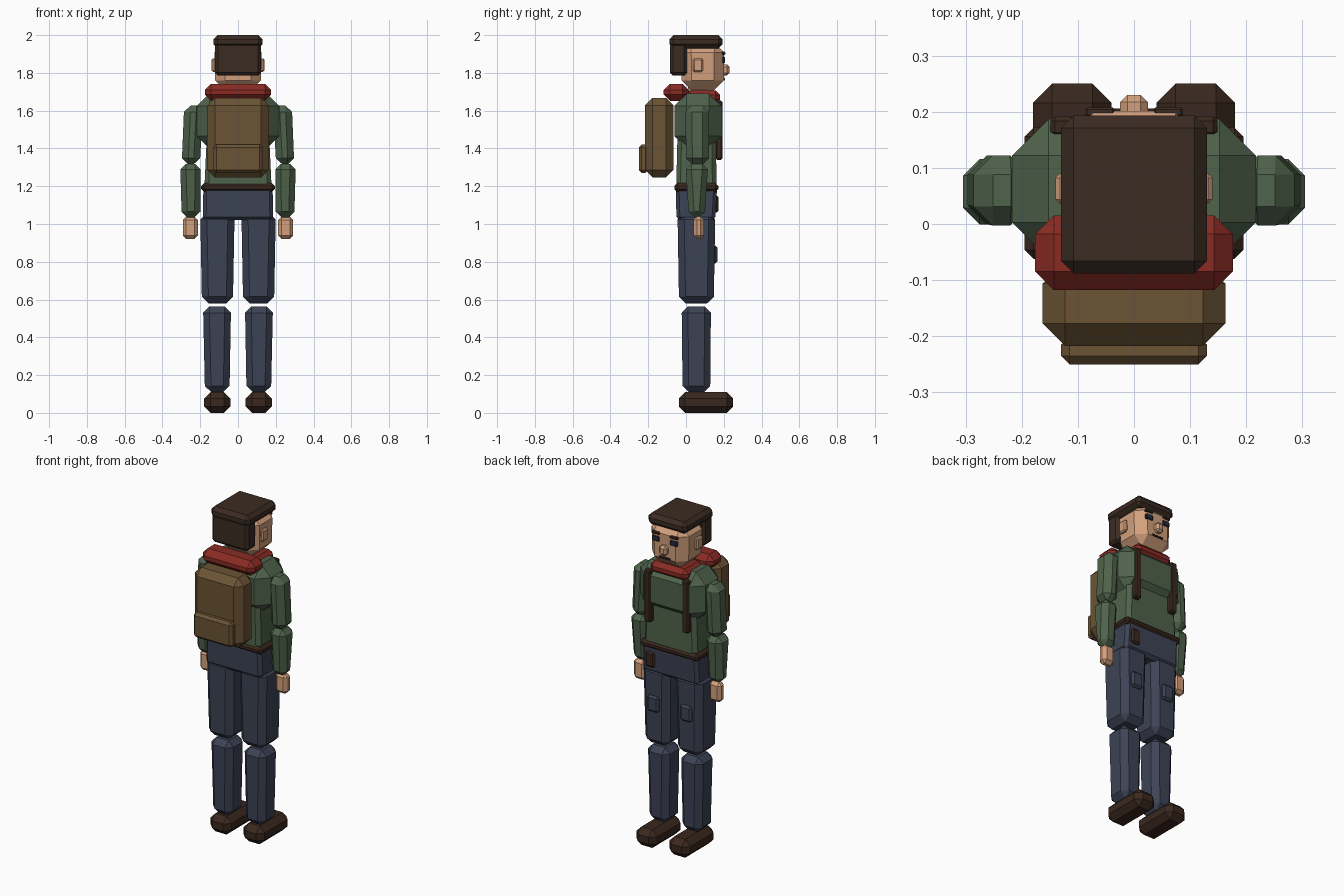
import bpy, bmesh


def mat(name, hexcol):
    m = bpy.data.materials.new(name)
    rgb = [int(hexcol[i:i + 2], 16) / 255 for i in (0, 2, 4)]
    m.diffuse_color = [c / 12.92 if c < 0.04 else ((c + 0.055) / 1.055) ** 2.4 for c in rgb] + [1]
    return m


GREEN = mat("jacket green", "4F634B")
NAVY = mat("trouser navy", "3D4355")
TAN = mat("canvas tan", "6B5434")
RED = mat("scarf red", "8A2B24")
SKIN = mat("skin", "D2A07D")
HAIR = mat("dark brown", "3B2B22")
LEATHER = mat("leather brown", "3A281E")
EYE = mat("eye dark blue", "262A3A")


def block(name, m, x, y, z, bevel, top=None, mirror=False):
    """Chamfered block; x, y are the bottom extents, top = (x, y) extents at the top."""
    tx, ty = top or (x, y)
    for side in ((1, -1) if mirror else (1,)):
        bm = bmesh.new()
        bmesh.ops.create_cube(bm, size=1)
        for v in bm.verts:
            ex, ey = (tx, ty) if v.co.z > 0 else (x, y)
            v.co = (ex[v.co.x > 0], ey[v.co.y > 0], z[v.co.z > 0])
        bm.normal_update()
        bmesh.ops.bevel(bm, geom=bm.edges[:], offset=bevel, segments=1,
                        affect='EDGES', clamp_overlap=True)
        for v in bm.verts:
            v.co.x *= side
        bmesh.ops.recalc_face_normals(bm, faces=bm.faces[:])
        full = name + ("" if not mirror else "_right" if side > 0 else "_left")
        me = bpy.data.meshes.new(full)
        bm.to_mesh(me)
        bm.free()
        me.materials.append(m)
        bpy.context.collection.objects.link(bpy.data.objects.new(full, me))


# Legs and boots
block("boot", LEATHER, (0.04, 0.18), (-0.038, 0.25), (0, 0.11), 0.034, mirror=True)
block("shin", NAVY, (0.045, 0.175), (-0.018, 0.128), (0.11, 0.563), 0.033,
      ((0.037, 0.185), (-0.023, 0.132)), mirror=True)
block("thigh", NAVY, (0.027, 0.191), (-0.037, 0.147), (0.58, 1.06), 0.035,
      ((0.018, 0.2), (-0.045, 0.155)), mirror=True)
block("thigh_pocket", NAVY, (0.072, 0.148), (0.13, 0.167), (0.79, 0.887), 0.012, mirror=True)

# Hips, belt and pouch
block("pelvis", NAVY, (-0.187, 0.187), (-0.05, 0.155), (1.02, 1.2), 0.018,
      ((-0.183, 0.183), (-0.055, 0.165)))
block("belt", LEATHER, (-0.195, 0.195), (-0.062, 0.172), (1.17, 1.217), 0.016)
block("belt_pouch", LEATHER, (0.095, 0.155), (0.13, 0.172), (1.06, 1.152), 0.01)

# Torso
block("lower_torso", GREEN, (-0.178, 0.178), (-0.052, 0.162), (1.19, 1.47), 0.022,
      ((-0.165, 0.165), (-0.045, 0.158)))
block("chest", GREEN, (-0.217, 0.217), (-0.062, 0.187), (1.4, 1.69), 0.065)

# Arms and hands
block("upper_arm", GREEN, (0.202, 0.298), (0, 0.122), (1.315, 1.627), 0.034,
      ((0.185, 0.285), (-0.003, 0.122)), mirror=True)
block("forearm", GREEN, (0.2, 0.298), (0.015, 0.098), (1.035, 1.318), 0.03,
      ((0.197, 0.306), (-0.003, 0.118)), mirror=True)
block("hand", SKIN, (0.213, 0.292), (0.04, 0.095), (0.92, 1.04), 0.018, mirror=True)

# Backpack with pocket and shoulder straps
block("backpack", TAN, (-0.163, 0.163), (-0.217, -0.066), (1.247, 1.668), 0.04)
block("backpack_pocket", TAN, (-0.13, 0.13), (-0.25, -0.2), (1.27, 1.42), 0.015)
block("strap", LEATHER, (0.104, 0.149), (0.155, 0.192), (1.34, 1.655), 0.008, mirror=True)

# Neck and scarf
block("neck", SKIN, (-0.07, 0.07), (0.01, 0.13), (1.62, 1.76), 0.02)
block("scarf_back", RED, (-0.176, 0.176), (-0.118, 0.015), (1.652, 1.742), 0.033)
block("scarf_front", RED, (-0.125, 0.125), (0.0, 0.181), (1.635, 1.708), 0.025)

# Head and face
block("head", SKIN, (-0.12, 0.12), (-0.022, 0.2), (1.708, 1.96), 0.052,
      ((-0.127, 0.127), (-0.025, 0.202)))
block("ear", SKIN, (0.115, 0.14), (0.036, 0.09), (1.805, 1.877), 0.008, mirror=True)
block("nose", SKIN, (-0.025, 0.025), (0.18, 0.23), (1.787, 1.845), 0.013)
block("eye", EYE, (0.035, 0.083), (0.19, 0.206), (1.853, 1.885), 0.004, mirror=True)
block("eyebrow", HAIR, (0.034, 0.087), (0.19, 0.208), (1.896, 1.912), 0.004, mirror=True)
block("mouth", HAIR, (-0.038, 0.038), (0.185, 0.206), (1.76, 1.772), 0.003)

# Hair at the back and flat cap on top
block("back_hair", HAIR, (-0.122, 0.122), (-0.085, 0.005), (1.785, 1.96), 0.016)
block("cap", HAIR, (-0.13, 0.13), (-0.088, 0.193), (1.93, 2.0), 0.022)
